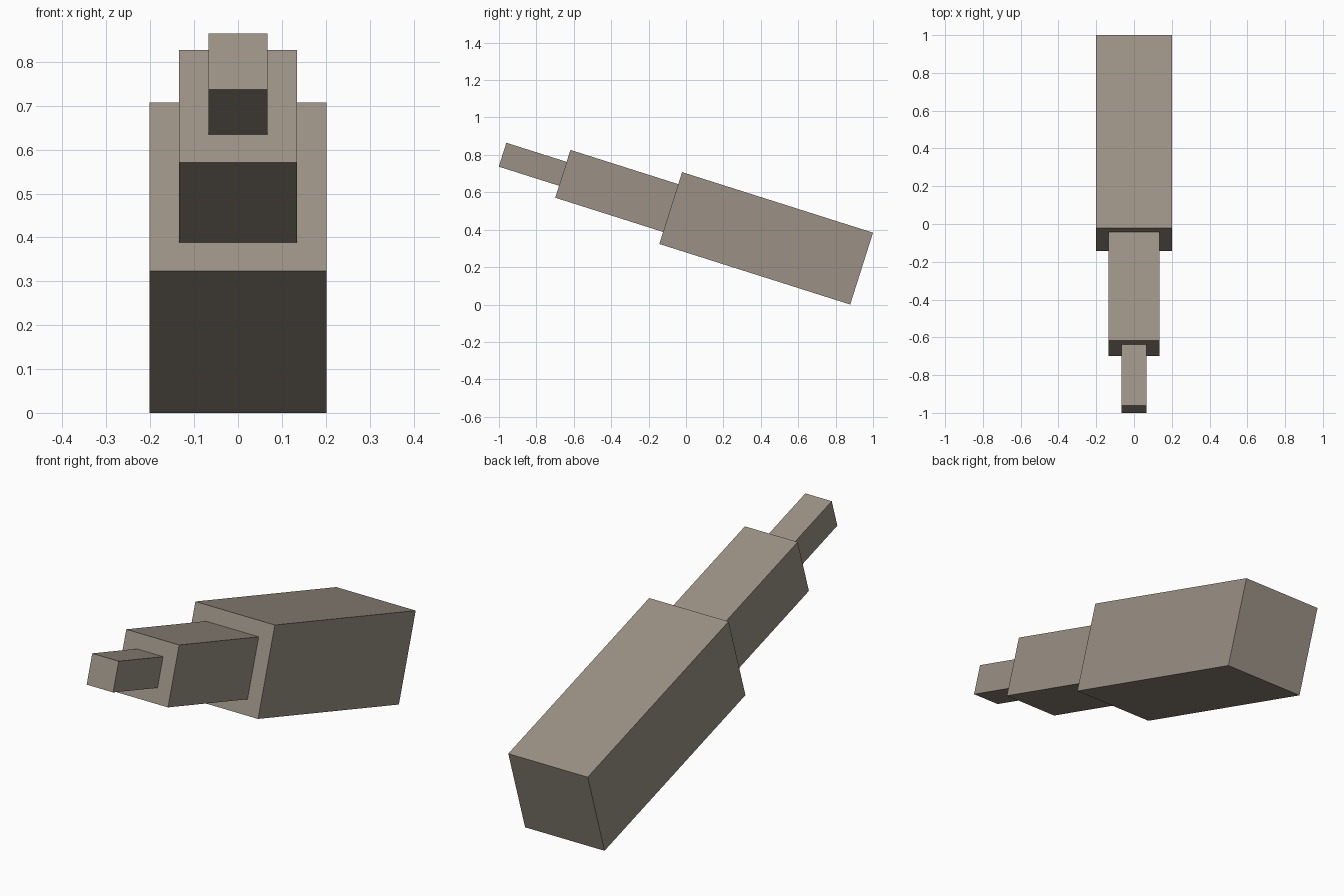
import bpy
import bmesh
from math import radians
from mathutils import Matrix, Vector

cube = bpy.data.objects.get("Cube")
if cube:
    bpy.data.objects.remove(cube, do_unlink=True)

# Single warm grey colour
grey = bpy.data.materials.new("warm_grey")
grey.use_nodes = True
colour = (0.33, 0.285, 0.235, 1)
grey.diffuse_color = colour
grey.node_tree.nodes["Principled BSDF"].inputs["Base Color"].default_value = colour

# Shared tilted axis, starting at the centre of the rear end
tilt = Matrix.Rotation(radians(-17.6), 4, "X")
axis = Matrix.Translation((0, 0.939, 0.192)) @ tilt


def square_section(name, width, rear, front):
    """Square box along the axis, between two distances from the rear end."""
    bm = bmesh.new()
    bmesh.ops.create_cube(bm, size=1)
    bmesh.ops.scale(bm, vec=Vector((width, front - rear, width)), verts=bm.verts)
    mesh = bpy.data.meshes.new(name)
    bm.to_mesh(mesh)
    bm.free()
    mesh.materials.append(grey)
    obj = bpy.data.objects.new(name, mesh)
    obj.matrix_world = axis @ Matrix.Translation((0, -(rear + front) / 2, 0))
    bpy.context.collection.objects.link(obj)


# Three telescoping sections, each overlapping slightly into the larger one
square_section("base_section", 0.403, 0, 1.071)
square_section("middle_section", 0.268, 1.04, 1.676)
square_section("tip_section", 0.134, 1.65, 2.014)
